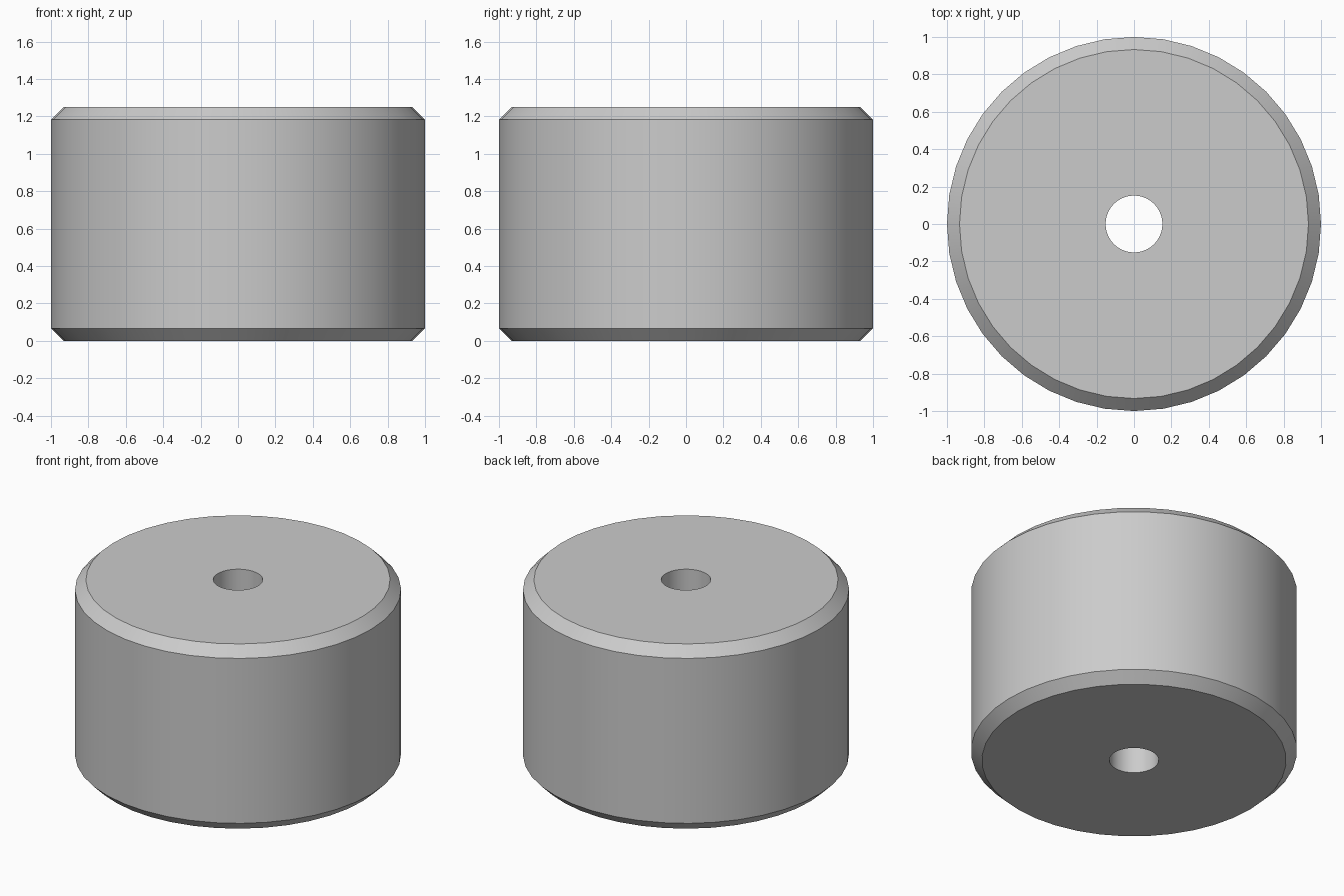
import bpy, bmesh
from math import cos, sin, tau

if "Cube" in bpy.data.objects:
    bpy.data.objects.remove(bpy.data.objects["Cube"])

SIDES = 40
# Closed cross-section (radius, height): bored cylinder with chamfered rims
H, R, BORE, C = 1.25, 1.0, 0.152, 0.067
profile = [(BORE, 0), (R - C, 0), (R, C), (R, H - C), (R - C, H), (BORE, H)]

bm = bmesh.new()
rings = [[bm.verts.new((r * cos(tau * i / SIDES), r * sin(tau * i / SIDES), z))
          for i in range(SIDES)] for r, z in profile]

# Join neighbouring rings all the way round the cross-section
for k, a in enumerate(rings):
    b = rings[(k + 1) % len(rings)]
    for i in range(SIDES):
        j = (i + 1) % SIDES
        bm.faces.new((a[i], a[j], b[j], b[i]))
bmesh.ops.recalc_face_normals(bm, faces=bm.faces)

mesh = bpy.data.meshes.new("bored_roller")
bm.to_mesh(mesh)
bm.free()
roller = bpy.data.objects.new("bored_roller", mesh)
bpy.context.collection.objects.link(roller)

# Smooth walls, crisp rims
bpy.context.view_layer.objects.active = roller
roller.select_set(True)
bpy.ops.object.shade_smooth_by_angle(angle=0.5)
